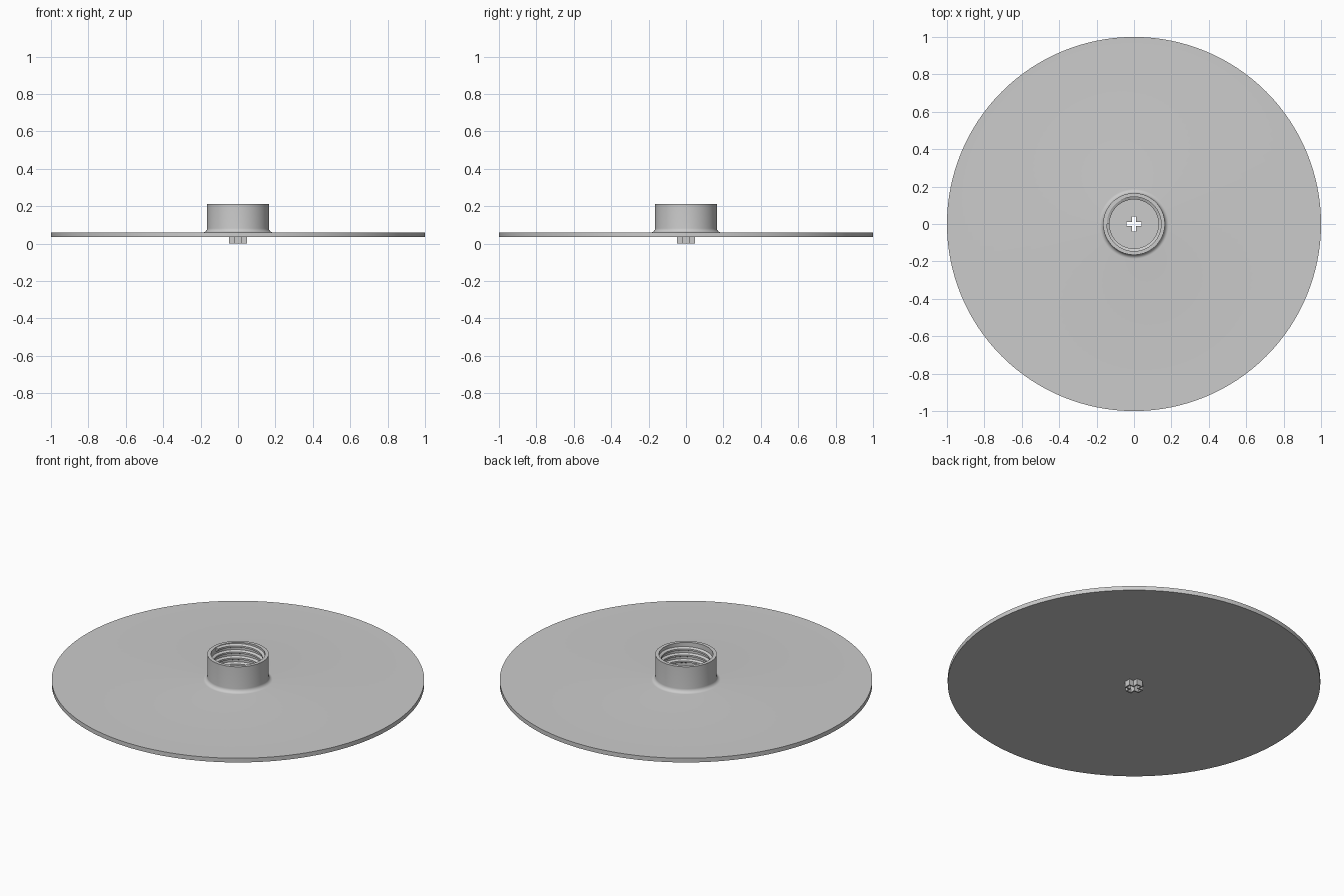
import bpy, bmesh, math

if "Cube" in bpy.data.objects:
    bpy.data.objects.remove(bpy.data.objects["Cube"])

SEG = 128
grey = bpy.data.materials.new("light_grey")
grey.diffuse_color = (0.6, 0.6, 0.6, 1)
grey.use_nodes = True
grey.node_tree.nodes["Principled BSDF"].inputs["Base Color"].default_value = grey.diffuse_color


def finish(bm, name, smooth=True):
    bmesh.ops.recalc_face_normals(bm, faces=bm.faces)
    me = bpy.data.meshes.new(name)
    bm.to_mesh(me)
    bm.free()
    ob = bpy.data.objects.new(name, me)
    bpy.context.collection.objects.link(ob)
    me.materials.append(grey)
    bpy.ops.object.select_all(action='DESELECT')
    bpy.context.view_layer.objects.active = ob
    ob.select_set(True)
    if smooth:
        bpy.ops.object.shade_smooth_by_angle(angle=math.radians(35))
    return ob


def lathe(profile, name):
    bm = bmesh.new()
    vs = [bm.verts.new((r, 0, z)) for r, z in profile]
    edges = [bm.edges.new(p) for p in zip(vs, vs[1:])]
    bmesh.ops.spin(bm, geom=vs + edges, cent=(0, 0, 0), axis=(0, 0, 1),
                   angle=2 * math.pi, steps=SEG)
    bmesh.ops.remove_doubles(bm, verts=bm.verts, dist=1e-5)
    return finish(bm, name)


def cross(a, w):
    # plus outline: arm reach a, arm half-width w
    quarter = [(a, -w), (a, w), (w, w)]
    pts = []
    for k in range(4):
        c, s = [(1, 0), (0, 1), (-1, 0), (0, -1)][k]
        pts += [(x * c - y * s, x * s + y * c) for x, y in quarter]
    return pts


# round plate with filleted, hollow collar
fillet = [(0.187 - 0.022 * math.sin(t), 0.082 - 0.022 * math.cos(t))
          for t in (math.pi / 2 * i / 8 for i in range(9))]
body = lathe([(0, 0.035), (1, 0.035), (1, 0.06)] + fillet +
             [(0.165, 0.212), (0.145, 0.212), (0.145, 0.06), (0, 0.06)],
             "plate_and_collar")

# cross-shaped hole through the plate
bm = bmesh.new()
f = bm.faces.new([bm.verts.new((x, y, 0.0)) for x, y in cross(0.04, 0.012)])
ext = bmesh.ops.extrude_face_region(bm, geom=[f])
bmesh.ops.translate(bm, vec=(0, 0, 0.1),
                    verts=[v for v in ext['geom'] if isinstance(v, bmesh.types.BMVert)])
cutter = finish(bm, "hole_cutter", False)
cutter.hide_render = True
mod = body.modifiers.new("hole", 'BOOLEAN')
mod.operation, mod.solver, mod.object = 'DIFFERENCE', 'EXACT', cutter
bpy.context.view_layer.objects.active = body
bpy.ops.object.modifier_apply(modifier="hole")
bpy.data.objects.remove(cutter)

# hollow cross-shaped nozzle below the plate
bm = bmesh.new()
loops = [[bm.verts.new((x, y, z)) for x, y in cross(a, w)]
         for a, w, z in [(0.048, 0.02, 0.035), (0.048, 0.02, 0),
                         (0.04, 0.012, 0), (0.04, 0.012, 0.035)]]
for k in range(4):
    p, q = loops[k], loops[(k + 1) % 4]
    for i in range(12):
        j = (i + 1) % 12
        bm.faces.new((p[i], p[j], q[j], q[i]))
finish(bm, "cross_nozzle", False)

# internal screw thread: tapered ridge swept along a helix
PITCH, TURNS, STEPS = 0.036, 3.5, 96
bm = bmesh.new()
section = [(0.147, -0.013), (0.131, -0.005), (0.131, 0.005), (0.147, 0.013)]
rings = []
n = int(TURNS * STEPS)
for i in range(n + 1):
    t = 2 * math.pi * i / STEPS
    z0 = 0.073 + PITCH * i / STEPS
    rings.append([bm.verts.new((r * math.cos(t), r * math.sin(t), z0 + z))
                  for r, z in section])
for p, q in zip(rings, rings[1:]):
    for k in range(4):
        m = (k + 1) % 4
        bm.faces.new((p[k], p[m], q[m], q[k]))
bm.faces.new(rings[0])
bm.faces.new(rings[-1])
finish(bm, "inner_thread")
